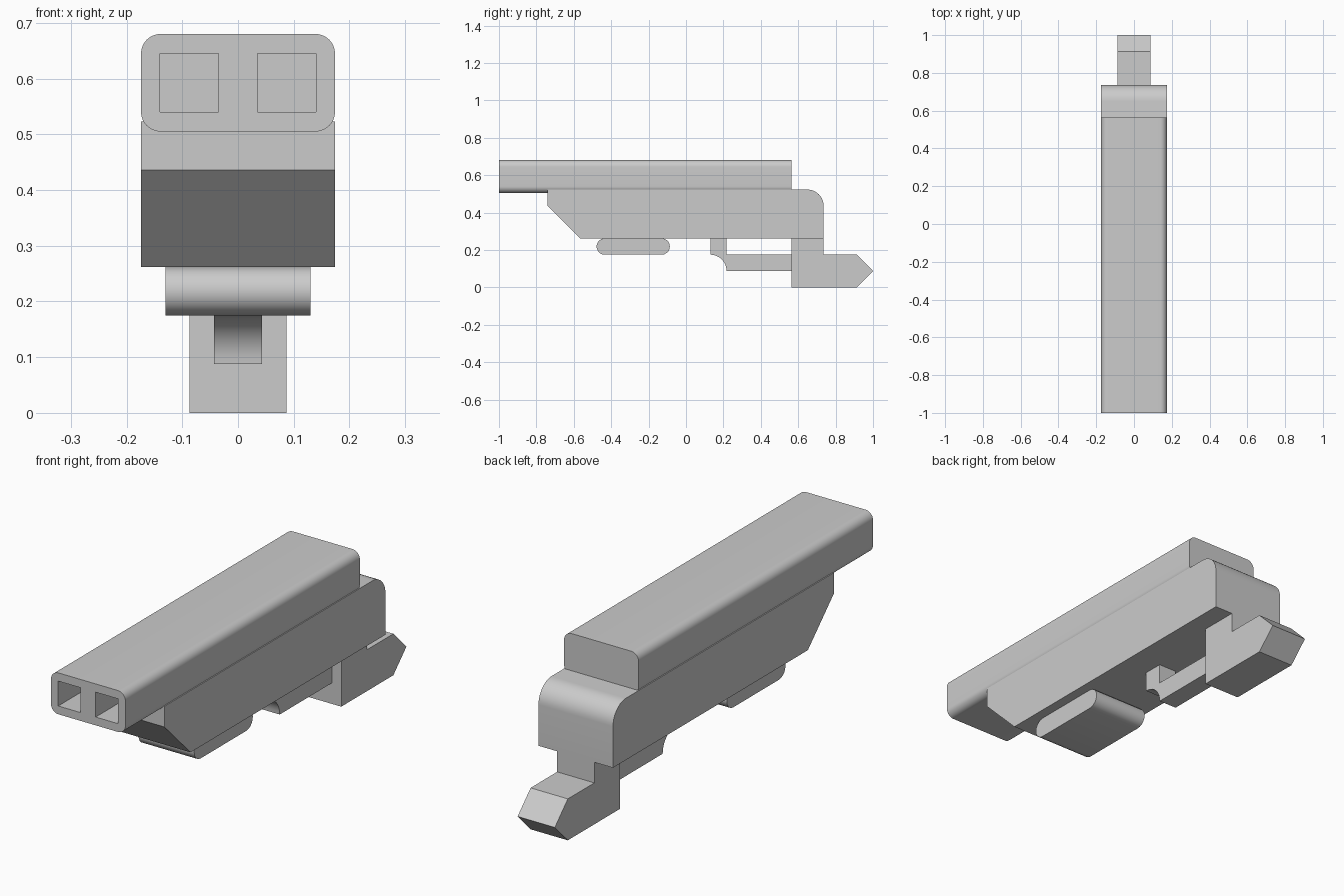
import bpy
import bmesh
from math import pi, cos, sin, radians

if "Cube" in bpy.data.objects:
    bpy.data.objects.remove(bpy.data.objects["Cube"], do_unlink=True)

grey = bpy.data.materials.new("light grey")
grey.use_nodes = True
colour = (0.6, 0.6, 0.6, 1)
grey.diffuse_color = colour
grey.node_tree.nodes["Principled BSDF"].inputs["Base Color"].default_value = colour


def arc(cu, cv, r, start, end, steps=10):
    """Points along an arc, angles in degrees."""
    angles = [radians(start + (end - start) * i / steps) for i in range(steps + 1)]
    return [(cu + r * cos(a), cv + r * sin(a)) for a in angles]


def extrude(name, profile, axis, low, high):
    """Extrude a profile along x (profile is y, z) or along y (profile is x, z)."""
    bm = bmesh.new()
    place = (lambda p, d: (d, p[0], p[1])) if axis == "x" else (lambda p, d: (p[0], d, p[1]))
    a = [bm.verts.new(place(p, low)) for p in profile]
    b = [bm.verts.new(place(p, high)) for p in profile]
    bm.faces.new(a)
    bm.faces.new(b[::-1])
    n = len(a)
    for i in range(n):
        j = (i + 1) % n
        bm.faces.new((a[j], a[i], b[i], b[j]))
    bmesh.ops.recalc_face_normals(bm, faces=bm.faces)
    mesh = bpy.data.meshes.new(name)
    bm.to_mesh(mesh)
    bm.free()
    mesh.materials.append(grey)
    obj = bpy.data.objects.new(name, mesh)
    bpy.context.collection.objects.link(obj)
    return obj


def activate(obj):
    bpy.ops.object.select_all(action="DESELECT")
    obj.select_set(True)
    bpy.context.view_layer.objects.active = obj


# Long rounded barrel block
W, R = 0.174, 0.035
LOW, TOP = 0.505, 0.68
outline = (arc(W - R, TOP - R, R, 90, 0) + arc(W - R, LOW + R, R, 0, -90)
           + arc(R - W, LOW + R, R, 270, 180) + arc(R - W, TOP - R, R, 180, 90))
barrel = extrude("barrel_block", outline, "y", -1, 0.565)

# Two square bores cut into the front
for side in (-1, 1):
    x0, x1 = side * 0.035, side * 0.14
    cutter = extrude("bore_cutter", [(x0, 0.54), (x1, 0.54), (x1, 0.645), (x0, 0.645)],
                     "y", -1.1, 0.4)
    cutter.hide_render = True
    activate(barrel)
    mod = barrel.modifiers.new("bore", "BOOLEAN")
    mod.operation = "DIFFERENCE"
    mod.solver = "EXACT"
    mod.object = cutter
    bpy.ops.object.modifier_apply(modifier=mod.name)
    bpy.data.objects.remove(cutter, do_unlink=True)

# Main body with sloped front and rounded rear top edge
body = extrude("body", [(-0.74, 0.523), (-0.74, 0.436), (-0.565, 0.262), (0.736, 0.262)]
               + arc(0.649, 0.436, 0.087, 0, 90), "x", -W, W)

# Rounded pad under the body
pad = extrude("underside_pad", arc(-0.435, 0.2185, 0.0435, 90, 270)
              + arc(-0.13, 0.2185, 0.0435, -90, 90), "x", -0.13, 0.13)

# Hooked trigger and its rear bar
trigger = extrude("trigger_bar", [(0.13, 0.262)] + arc(0.13, 0.088, 0.087, 90, 0)
                  + [(0.57, 0.088), (0.57, 0.175), (0.217, 0.175), (0.217, 0.262)],
                  "x", -0.043, 0.043)

# Rear grip with pointed end
grip = extrude("rear_grip", [(0.565, 0), (0.913, 0), (1, 0.0875), (0.913, 0.175),
                             (0.736, 0.175), (0.736, 0.262), (0.565, 0.262)],
               "x", -0.087, 0.087)

for obj in (barrel, body, pad, trigger, grip):
    activate(obj)
    bpy.ops.object.shade_smooth_by_angle(angle=radians(30))
